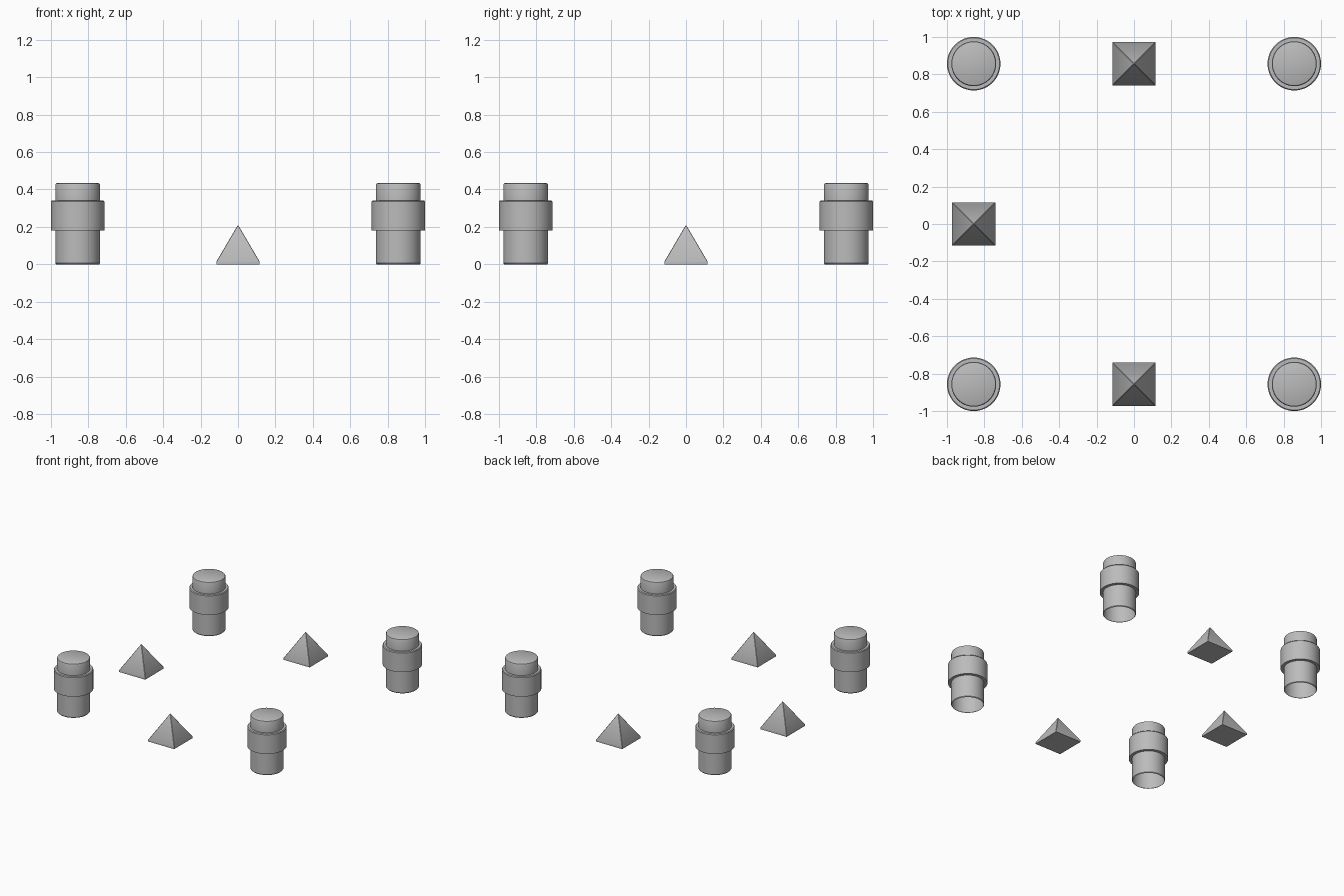
import bpy, bmesh
from math import cos, sin, tau

cube = bpy.data.objects.get("Cube")
if cube:
    bpy.data.objects.remove(cube)

grey = bpy.data.materials.new("plain_grey")
grey.use_nodes = True
tone = (0.5, 0.5, 0.5, 1)
grey.diffuse_color = tone
grey.node_tree.nodes["Principled BSDF"].inputs["Base Color"].default_value = tone

SPREAD = 0.857
SIDES = 48


def finish(bm, name, x, y):
    bmesh.ops.recalc_face_normals(bm, faces=bm.faces)
    mesh = bpy.data.meshes.new(name)
    bm.to_mesh(mesh)
    bm.free()
    mesh.materials.append(grey)
    obj = bpy.data.objects.new(name, mesh)
    obj.location = (x, y, 0)
    bpy.context.collection.objects.link(obj)
    bpy.ops.object.select_all(action="DESELECT")
    obj.select_set(True)
    bpy.context.view_layer.objects.active = obj
    bpy.ops.object.shade_smooth_by_angle(angle=0.6)
    return obj


# Collared post: turned profile, capped on top and open underneath
def post(name, x, y):
    profile = [(0.115, 0), (0.12, 0.006), (0.12, 0.182), (0.143, 0.182),
               (0.143, 0.335), (0.138, 0.341), (0.12, 0.341),
               (0.12, 0.424), (0.117, 0.431), (0.111, 0.434)]
    bm = bmesh.new()
    rings = [[bm.verts.new((r * cos(tau * i / SIDES), r * sin(tau * i / SIDES), z))
              for i in range(SIDES)] for r, z in profile]
    for low, high in zip(rings, rings[1:]):
        for i in range(SIDES):
            j = (i + 1) % SIDES
            bm.faces.new((low[i], low[j], high[j], high[i]))
    bm.faces.new(rings[-1])
    finish(bm, name, x, y)


# Square spike: pyramid on a thin square plinth
def spike(name, x, y):
    half, lip, height = 0.116, 0.014, 0.212
    bm = bmesh.new()
    bmesh.ops.create_cube(bm, size=1)
    for v in bm.verts:
        v.co = (v.co.x * 2 * half, v.co.y * 2 * half, (v.co.z + 0.5) * lip)
    top = max(bm.faces, key=lambda f: f.calc_center_median().z)
    apex = bmesh.ops.poke(bm, faces=[top])["verts"][0]
    apex.co.z = height
    slopes = [e for e in apex.link_edges]
    bmesh.ops.bevel(bm, geom=slopes, offset=0.002, segments=1, affect="EDGES")
    finish(bm, name, x, y)


for x, side in ((-SPREAD, "right"), (SPREAD, "left")):
    for y, end in ((-SPREAD, "front"), (SPREAD, "back")):
        post(f"{end}_{side}_post", x, y)

spike("front_spike", 0, -SPREAD)
spike("back_spike", 0, SPREAD)
spike("right_spike", -SPREAD, 0)
